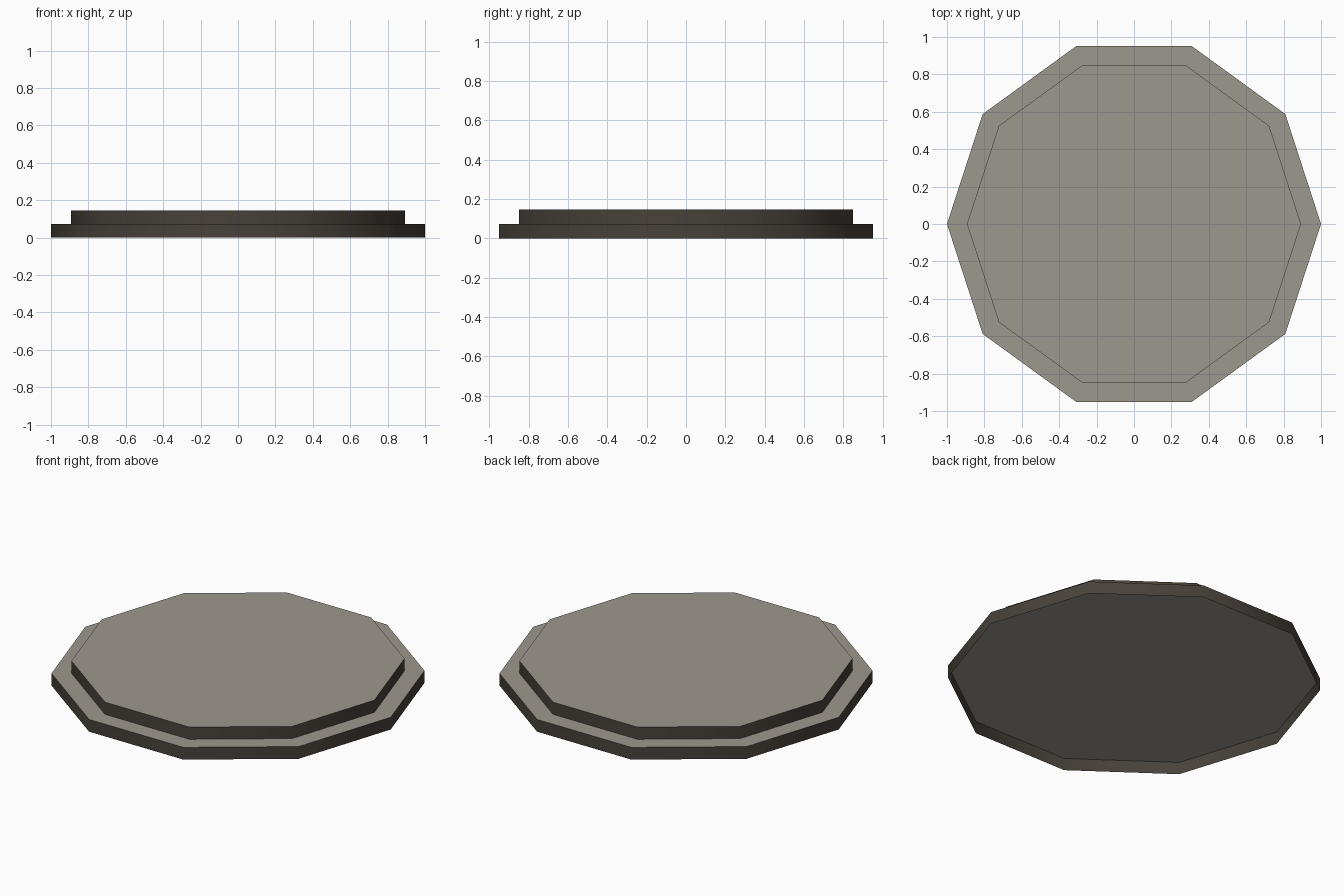
import bpy, bmesh, math

if "Cube" in bpy.data.objects:
    bpy.data.objects.remove(bpy.data.objects["Cube"])


def material(name, rgb):
    m = bpy.data.materials.new(name)
    m.diffuse_color = (*rgb, 1.0)
    m.use_nodes = True
    m.node_tree.nodes["Principled BSDF"].inputs["Base Color"].default_value = m.diffuse_color
    return m


stone = material("pale_stone", (0.335, 0.315, 0.268))
edge = material("dark_brown_edge", (0.063, 0.053, 0.042))


def tier(name, radius, z0, z1):
    """Ten-sided cap, open underneath; flat top pale, rim dark."""
    bm = bmesh.new()
    rings = [[bm.verts.new((radius * math.cos(math.tau * i / 10),
                            radius * math.sin(math.tau * i / 10), z))
              for i in range(10)] for z in (z0, z1)]
    for i in range(10):
        j = (i + 1) % 10
        f = bm.faces.new((rings[0][i], rings[0][j], rings[1][j], rings[1][i]))
        f.material_index = 1
    bm.faces.new(rings[1])
    mesh = bpy.data.meshes.new(name)
    bm.to_mesh(mesh)
    bm.free()
    mesh.materials.append(stone)
    mesh.materials.append(edge)
    ob = bpy.data.objects.new(name, mesh)
    bpy.context.collection.objects.link(ob)
    # rim is smooth around, crisp at the top
    bpy.ops.object.select_all(action='DESELECT')
    ob.select_set(True)
    bpy.context.view_layer.objects.active = ob
    bpy.ops.object.shade_smooth_by_angle(angle=math.radians(40))


# Wide lower step, hollow below, and smaller upper step resting on it
tier("lower_step", 1.0, 0.0, 0.0725)
tier("upper_step", 0.893, 0.0725, 0.145)
